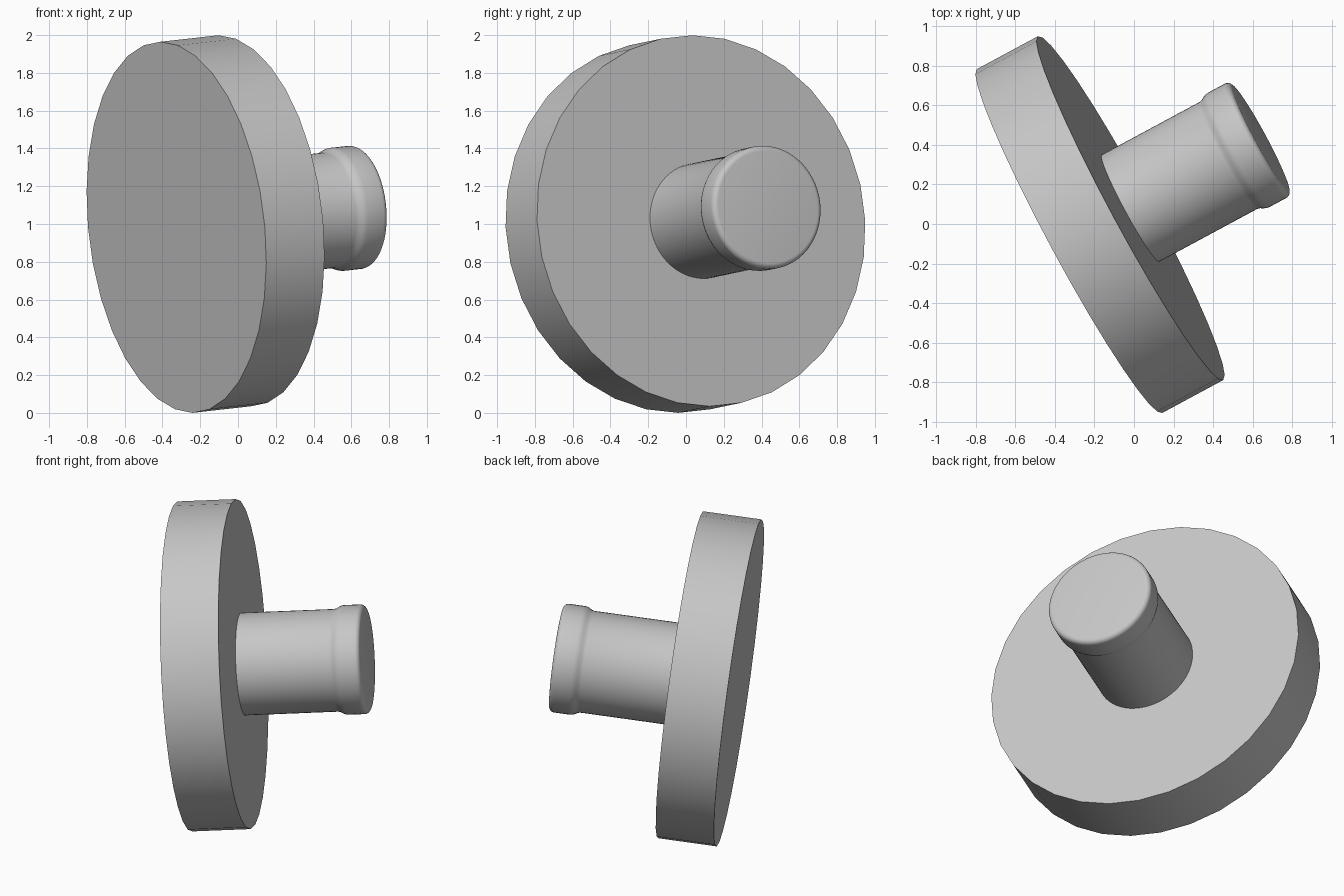
import bpy
import bmesh
from math import cos, sin, pi, radians
from mathutils import Vector

cube = bpy.data.objects.get("Cube")
if cube:
    bpy.data.objects.remove(cube, do_unlink=True)

# One plain grey for the whole model
grey = bpy.data.materials.new("plain grey")
grey.use_nodes = True
colour = (0.57, 0.57, 0.57, 1)
grey.diffuse_color = colour
grey.node_tree.nodes["Principled BSDF"].inputs["Base Color"].default_value = colour

# Common tilted axis, starting at the centre of the disc's inner face
ORIGIN = Vector((-0.0175, 0.08, 1.017))
AXIS = Vector((0.876, 0.472, 0.098)).normalized()


def turned_part(name, profile, sides):
    """Solid of revolution from (height, radius) pairs along the axis."""
    bm = bmesh.new()
    rings = []
    for height, radius in profile:
        rings.append([bm.verts.new((radius * cos(2 * pi * i / sides),
                                    radius * sin(2 * pi * i / sides), height))
                      for i in range(sides)])
    for low, high in zip(rings, rings[1:]):
        for i in range(sides):
            j = (i + 1) % sides
            bm.faces.new((low[i], low[j], high[j], high[i]))
    bm.faces.new(rings[0][::-1])
    bm.faces.new(rings[-1])
    mesh = bpy.data.meshes.new(name)
    bm.to_mesh(mesh)
    bm.free()
    mesh.materials.append(grey)
    obj = bpy.data.objects.new(name, mesh)
    bpy.context.collection.objects.link(obj)
    obj.location = ORIGIN
    obj.rotation_mode = 'QUATERNION'
    obj.rotation_quaternion = AXIS.to_track_quat('Z', 'Y')
    bpy.ops.object.select_all(action='DESELECT')
    obj.select_set(True)
    bpy.context.view_layer.objects.active = obj
    bpy.ops.object.shade_smooth_by_angle(angle=radians(32))
    return obj


# Wide flat disc
turned_part("disc", [(-0.352, 0.987), (0, 0.987)], 32)

# Shaft with a slightly wider, rounded end cap
TIP, CAP_RADIUS, FILLET = 0.75, 0.328, 0.03
profile = [(-0.01, 0.307), (0.565, 0.307), (0.58, 0.311),
           (0.595, 0.32), (0.61, 0.326), (0.625, CAP_RADIUS)]
for step in range(7):
    a = step / 6 * pi / 2
    profile.append((TIP - FILLET + FILLET * sin(a),
                    CAP_RADIUS - FILLET + FILLET * cos(a)))
turned_part("knob", profile, 64)
